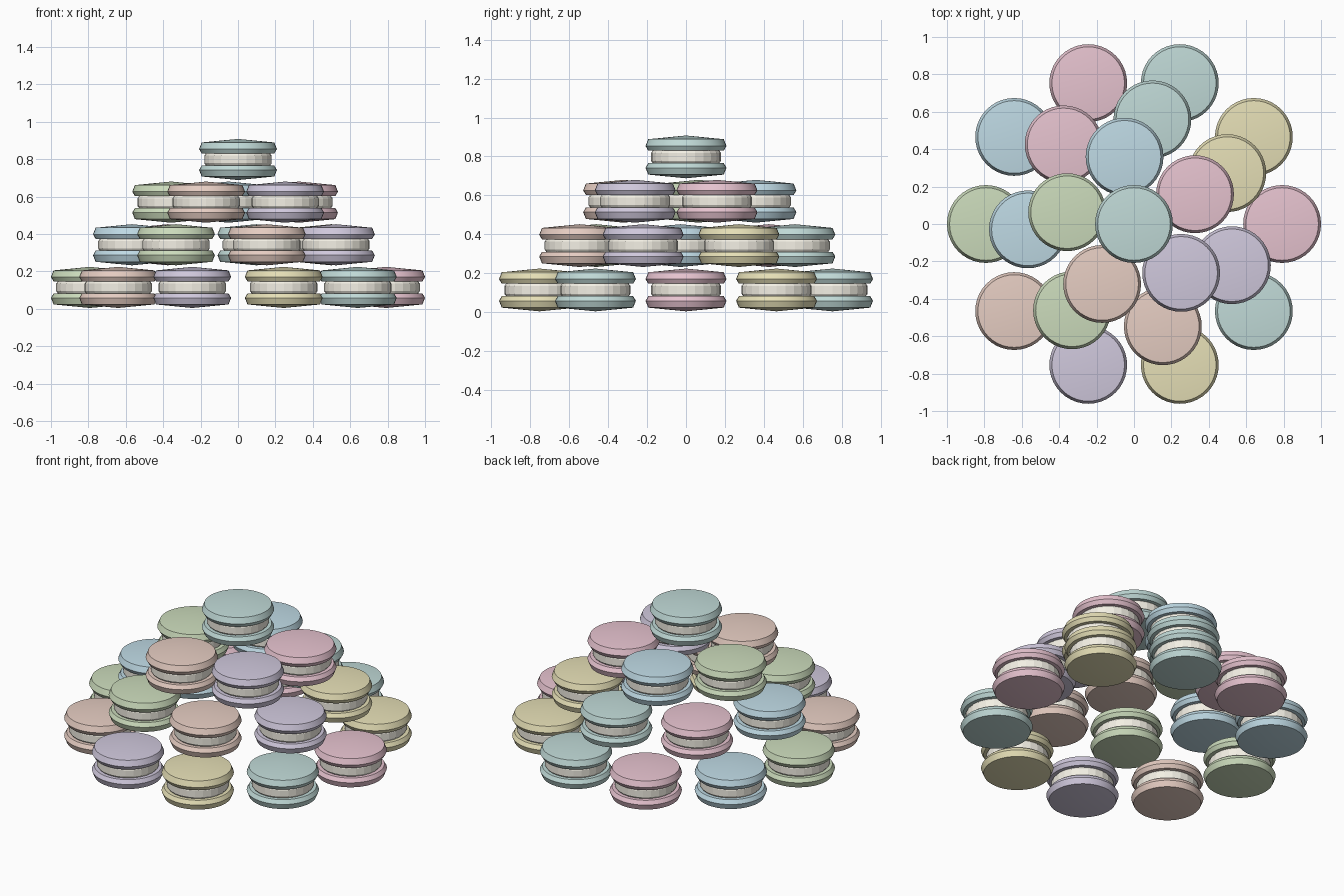
import bpy, math

if "Cube" in bpy.data.objects:
    bpy.data.objects.remove(bpy.data.objects["Cube"])

PALETTE = {
    "pink": (0.80, 0.55, 0.63, 1), "yellow": (0.79, 0.74, 0.47, 1),
    "teal": (0.53, 0.70, 0.68, 1), "blue": (0.52, 0.70, 0.78, 1),
    "green": (0.60, 0.71, 0.50, 1), "salmon": (0.79, 0.61, 0.54, 1),
    "purple": (0.63, 0.58, 0.72, 1), "cream": (0.90, 0.87, 0.78, 1),
}
MATS = {}
for name, col in PALETTE.items():
    MATS[name] = bpy.data.materials.new(name)
    MATS[name].diffuse_color = col


def lathe(name, profile, segs, mat):
    """Revolve (radius, z) points from bottom to top; radius 0 becomes a pole."""
    verts, faces, rings = [], [], []
    for r, z in profile:
        n = 1 if r == 0 else segs
        rings.append(range(len(verts), len(verts) + n))
        for i in range(n):
            a = 2 * math.pi * i / segs
            verts.append((r * math.cos(a), r * math.sin(a), z))
    for lo, hi in zip(rings, rings[1:]):
        for i in range(segs):
            j = (i + 1) % segs
            if len(lo) == 1:
                faces.append((lo[0], hi[j], hi[i]))
            elif len(hi) == 1:
                faces.append((lo[i], lo[j], hi[0]))
            else:
                faces.append((lo[i], lo[j], hi[j], hi[i]))
    mesh = bpy.data.meshes.new(name)
    mesh.from_pydata(verts, [], faces)
    mesh.materials.append(MATS[mat])
    return mesh


def place(name, mesh, loc):
    ob = bpy.data.objects.new(name, mesh)
    ob.location = loc
    bpy.context.collection.objects.link(ob)
    return ob


# Half-macaron outline: shallow domed top, shoulder, wide rim, tucked underside
SHELL = [(0, 0.032), (0.194, 0.032), (0.208, 0.056), (0.194, 0.091), (0, 0.110)]
LOWER = [(r, -z) for r, z in reversed(SHELL)]
FILLING = [(0, -0.042), (0.165, -0.042), (0.18, -0.02), (0.18, 0.02),
           (0.165, 0.042), (0, 0.042)]

upper = {c: lathe("upper_shell_" + c, SHELL, 40, c) for c in PALETTE if c != "cream"}
lower = {c: lathe("lower_shell_" + c, LOWER, 40, c) for c in PALETTE if c != "cream"}
filling = lathe("filling", FILLING, 24, "cream")

# Tiers: ring radius, starting angle, colours counter-clockwise
TIERS = [
    (0.792, 0, "pink yellow teal pink blue green salmon purple yellow teal"),
    (0.568, 28.6, "yellow teal pink blue green salmon purple"),
    (0.363, 26, "pink blue green salmon purple"),
    (0, 0, "teal"),
]
for t, (radius, start, colours) in enumerate(TIERS):
    colours = colours.split()
    for i, c in enumerate(colours):
        a = math.radians(start + 360 * i / len(colours))
        loc = (radius * math.cos(a), radius * math.sin(a), 0.114 + 0.228 * t)
        tag = f"_tier{t + 1}_{i + 1}"
        place("upper_shell" + tag, upper[c], loc)
        place("lower_shell" + tag, lower[c], loc)
        place("filling" + tag, filling, loc)

# Smooth round the shells, keeping shoulder and rim edges crisp
for mesh in list(upper.values()) + list(lower.values()):
    mesh.shade_smooth()
    mesh.set_sharp_from_angle(angle=math.radians(20))

for m in bpy.data.materials:
    if m.users and not m.is_grease_pencil:
        m.use_nodes = True
        m.node_tree.nodes["Principled BSDF"].inputs["Base Color"].default_value = m.diffuse_color
